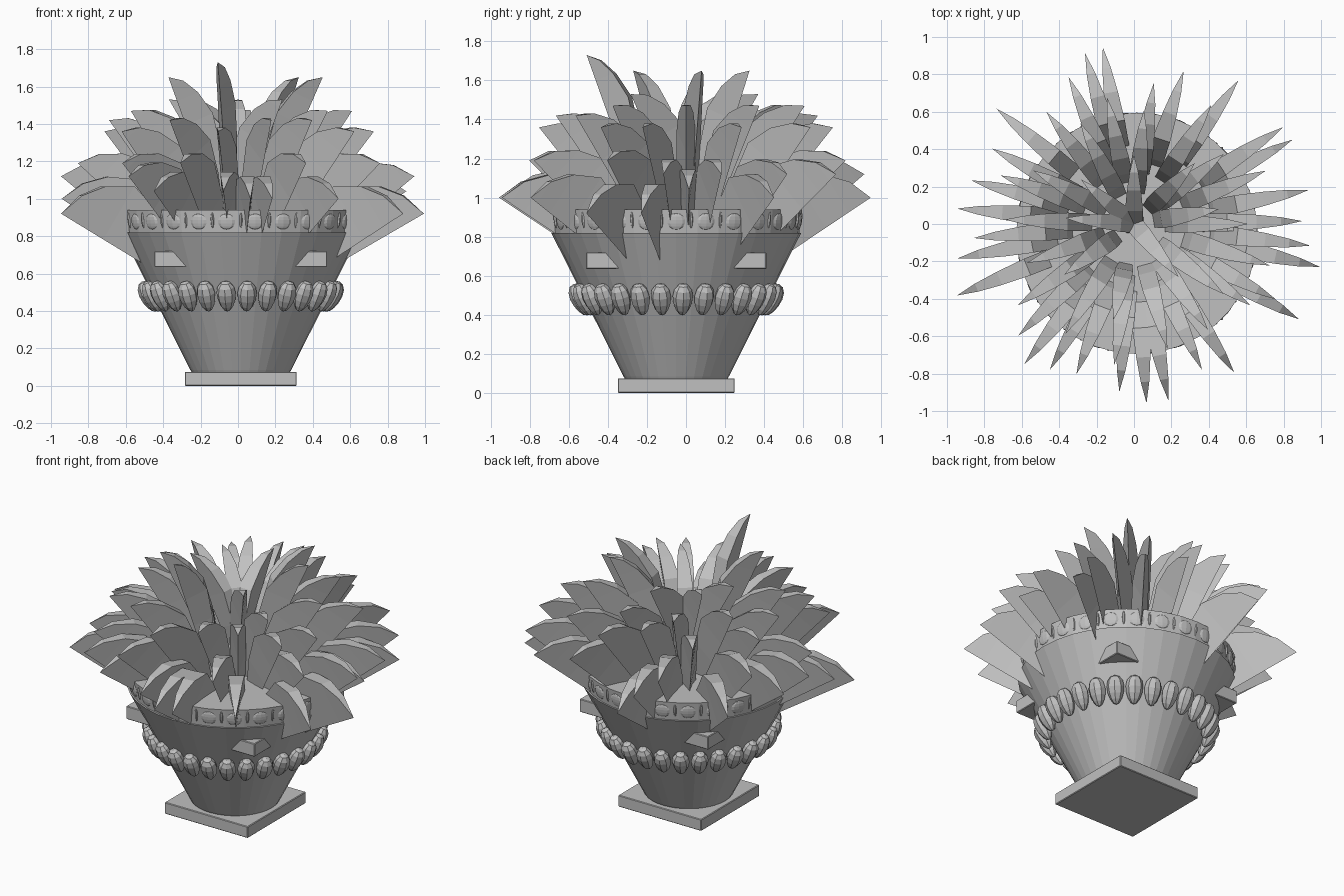
import bpy, bmesh, math
from mathutils import Matrix, Vector

cube = bpy.data.objects.get("Cube")
if cube:
    bpy.data.objects.remove(cube, do_unlink=True)

stone = bpy.data.materials.new("stone grey")
stone.use_nodes = True
GREY = (0.53, 0.53, 0.53, 1)
stone.diffuse_color = GREY
stone.node_tree.nodes["Principled BSDF"].inputs["Base Color"].default_value = GREY

AXIS = Vector((0.015, -0.05, 0))   # centre line of the pot


def finish(bm, name, location=AXIS):
    bmesh.ops.recalc_face_normals(bm, faces=bm.faces)
    mesh = bpy.data.meshes.new(name)
    bm.to_mesh(mesh)
    bm.free()
    mesh.materials.append(stone)
    obj = bpy.data.objects.new(name, mesh)
    obj.location = location
    bpy.context.collection.objects.link(obj)
    return obj


def lathe(name, profile, sides):
    bm = bmesh.new()
    verts = [bm.verts.new((r, 0, z)) for r, z in profile]
    edges = [bm.edges.new(pair) for pair in zip(verts, verts[1:])]
    bmesh.ops.spin(bm, geom=verts + edges, cent=(0, 0, 0), axis=(0, 0, 1),
                   angle=math.tau, steps=sides)
    bmesh.ops.remove_doubles(bm, verts=bm.verts, dist=0.0005)
    finish(bm, name)


def slab(name, half, low, high):
    bm = bmesh.new()
    size = Matrix.Diagonal((half * 2, half * 2, high - low, 1))
    bmesh.ops.create_cube(bm, size=1, matrix=Matrix.Translation((0, 0, (low + high) / 2)) @ size)
    obj = finish(bm, name)
    bevel = obj.modifiers.new("soft_edge", 'BEVEL')
    bevel.width = 0.004


def ring_of_drops(name, count, radius, height, size, tilt, taper=0, phase=0, segments=8):
    bm = bmesh.new()
    for i in range(count):
        drop = bmesh.ops.create_uvsphere(bm, u_segments=segments, v_segments=7, radius=1)["verts"]
        place = (Matrix.Rotation(math.tau * (i + phase) / count, 4, 'Z')
                 @ Matrix.Translation((radius, 0, height))
                 @ Matrix.Rotation(tilt, 4, 'Y') @ Matrix.Diagonal((*size, 1)))
        for v in drop:
            widen = 1 + taper * v.co.z
            v.co.x *= widen
            v.co.y *= widen
            v.co = place @ v.co
    finish(bm, name)


# Pot: square foot, conical body, square plate poking through the wall, rim
slab("foot", 0.299, 0, 0.075)
lathe("pot_body", [(0, 0.06), (0.255, 0.06), (0.27, 0.085), (0.64, 0.82), (0, 0.82)], 36)
slab("corner_plate", 0.462, 0.635, 0.72)
lathe("rim_band", [(0, 0.81), (0.63, 0.82), (0.645, 0.94), (0, 0.94)], 36)

# Ornaments: a row of hanging drops, and egg and dart relief on the rim
ring_of_drops("drop_row", 28, 0.493, 0.478, (0.046, 0.051, 0.088), 0.42, 0.22, 0.3)
ring_of_drops("rim_eggs", 26, 0.636, 0.878, (0.01, 0.046, 0.042), 0.13)
ring_of_drops("rim_darts", 26, 0.636, 0.885, (0.01, 0.009, 0.042), 0.13, 0, 0.5, 6)

# Leaf outline: distance back from the tip, height over the keel, half width
LEAF = [(0.05, 0.14, 0.023), (0.14, 0.25, 0.038), (0.28, 0.33, 0.048),
        (0.48, 0.27, 0.048), (0.67, 0.15, 0.042), (0.86, 0.03, 0.036)]


def add_leaf(bm, azimuth, reach, top):
    """One V-section leaf: arched strip on a keel; higher leaves are steeper and slimmer."""
    lift = top - 0.95
    fullness = 0.97 - 0.7 * lift
    a, s = math.radians(azimuth), math.radians(31 + 50 * lift)
    out = Vector((math.cos(a), math.sin(a), 0))
    side = Vector((-out.y, out.x, 0))
    along = out * math.cos(s) + Vector((0, 0, math.sin(s)))
    up = Vector((0, 0, math.cos(s))) - out * math.sin(s)
    tip = out * reach + Vector((0, 0, top))
    end = bm.verts.new(tip)
    last = None
    for back, rise, half in LEAF:
        spine = tip - along * back
        crest = spine + up * rise * fullness
        row = (bm.verts.new(crest + side * half), bm.verts.new(spine),
               bm.verts.new(crest - side * half))
        left, keel, right = row
        if last is None:
            for tri in ((end, left, right), (end, keel, left), (end, right, keel)):
                bm.faces.new(tri)
        else:
            for i in range(3):
                j = (i + 1) % 3
                bm.faces.new((last[i], last[j], row[j], row[i]))
        last = row
    bm.faces.new(last)


# Leaf layers: reach and height of the tips, then azimuths
LAYERS = {
    "widest_leaves": (1.02, 0.92, (-13, -30, 202)),
    "lowest_leaves": (0.96, 1.0, (28, 100, 140, 191, 274, 281, 304)),
    "low_inner_leaves": (0.9, 1.04, (1, 165, 240, 265)),
    "lower_leaves": (0.95, 1.12, (11, 33, 54, 106, 175, 232, 353)),
    "lower_inner_leaves": (0.86, 1.19, (72, 114, 152, 185, 224, 249, 295, 332)),
    "middle_leaves": (0.76, 1.36, (22, 57, 82, 128, 160, 215, 262, 325, 343)),
    "middle_inner_leaves": (0.69, 1.42, (102, 178, 238, 285, 305)),
    "upper_leaves": (0.61, 1.47, (0, 38, 85, 118, 152, 200, 322)),
    "top_leaves": (0.46, 1.65, (10, 45, 216)),
    "tallest_leaf": (0.52, 1.73, (258,)),
    "heart_leaves": (0.37, 1.53, (90, 140, 175, 310)),
}
for name, (reach, top, azimuths) in LAYERS.items():
    bm = bmesh.new()
    for azimuth in azimuths:
        add_leaf(bm, azimuth, reach, top)
    finish(bm, name, (0, 0, 0))
